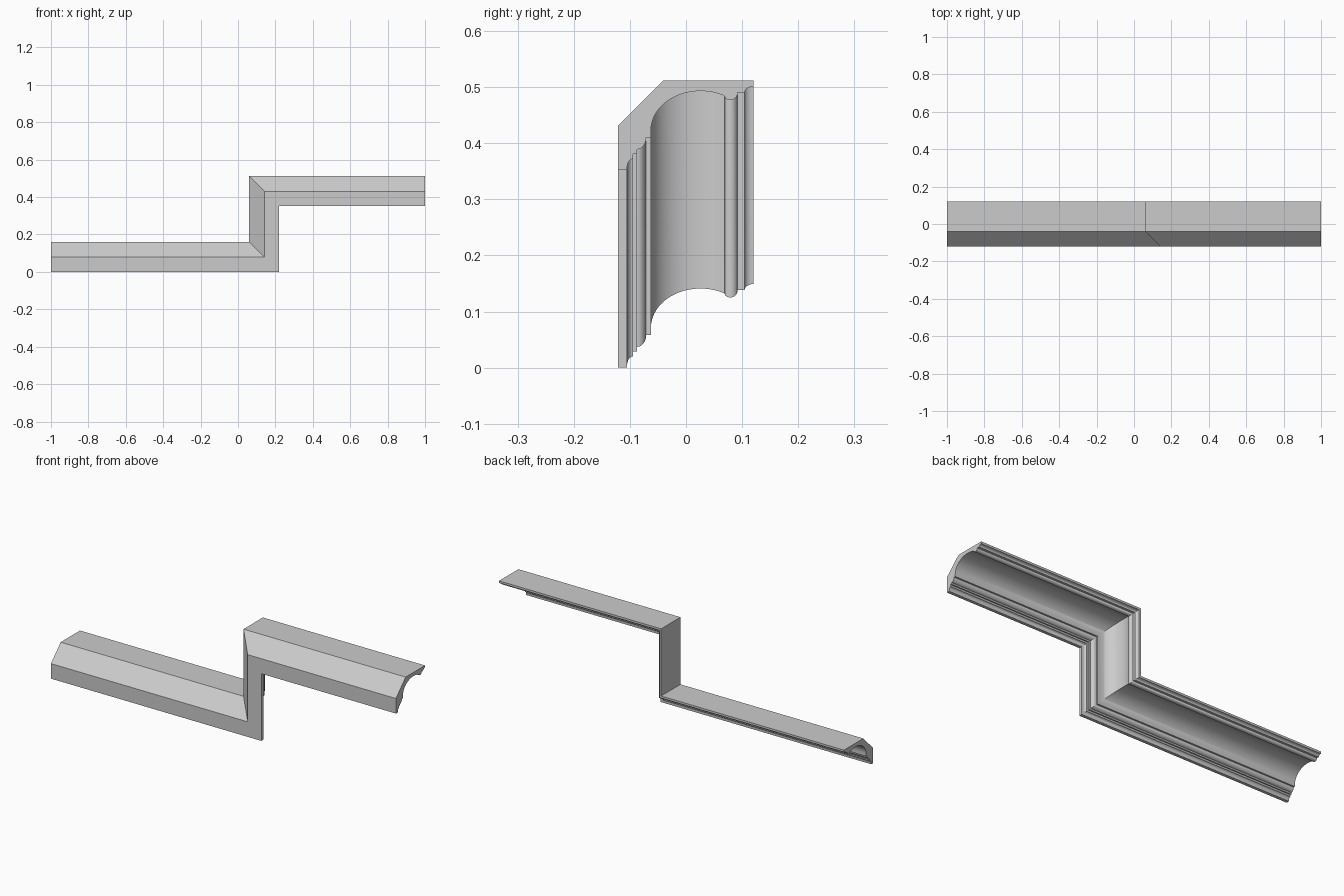
import bpy, bmesh
from math import cos, sin, radians

if "Cube" in bpy.data.objects:
    bpy.data.objects.remove(bpy.data.objects["Cube"])

RISE = 0.352      # height of the step between the two runs
EDGE_X = 0.22     # outer face of the upright


def arc(cy, cd, ry, rd, a0, a1, n):
    """Elliptical arc in profile space (y, distance from the outer edge)."""
    pts = []
    for i in range(n + 1):
        a = radians(a0 + (a1 - a0) * i / n)
        pts.append((cy + ry * cos(a), cd + rd * sin(a)))
    return pts


# moulding cross-section, from the front lip round to the back
profile = [(-0.121, 0.0), (-0.105, 0.0)]
profile += arc(-0.0945, 0.004, 0.0105, 0.016, 180, 90, 6)       # small cove
profile += [(-0.0945, 0.029), (-0.0875, 0.029)]                 # fillet
profile += arc(-0.0875, 0.058, 0.0165, 0.021, 270, 360, 8)      # small ovolo
profile += [(-0.0625, 0.058)]                                   # fillet
profile += arc(0.026, 0.071, 0.0885, 0.070, 180, 61, 28)        # main cove
profile += arc(0.079, 0.138, 0.013, 0.013, 225, 360, 10)        # bead
profile += [(0.1035, 0.138)]                                    # fillet
profile += arc(0.12, 0.138, 0.0155, 0.011, 180, 90, 6)          # back cove
profile += [(0.12, 0.160), (-0.04, 0.160), (-0.121, 0.079)]     # flat top and bevel

# sweep along the stepped path with mitred corners
bm = bmesh.new()
path = [
    lambda y, d: (-1, y, d),
    lambda y, d: (EDGE_X - d, y, d),
    lambda y, d: (EDGE_X - d, y, RISE + d),
    lambda y, d: (1, y, RISE + d),
]
rings = [[bm.verts.new(place(y, d)) for y, d in profile] for place in path]
n = len(profile)
for a, b in zip(rings, rings[1:]):
    for i in range(n):
        j = (i + 1) % n
        bm.faces.new((a[i], a[j], b[j], b[i]))
bm.faces.new(rings[0])
bm.faces.new(rings[-1])
bmesh.ops.remove_doubles(bm, verts=bm.verts, dist=1e-5)
bmesh.ops.recalc_face_normals(bm, faces=bm.faces)

mesh = bpy.data.meshes.new("stepped_moulding")
bm.to_mesh(mesh)
bm.free()
moulding = bpy.data.objects.new("stepped_moulding", mesh)
bpy.context.collection.objects.link(moulding)

# smooth curves, crisp fillets and mitres
bpy.context.view_layer.objects.active = moulding
moulding.select_set(True)
bpy.ops.object.shade_smooth_by_angle(angle=radians(30))
